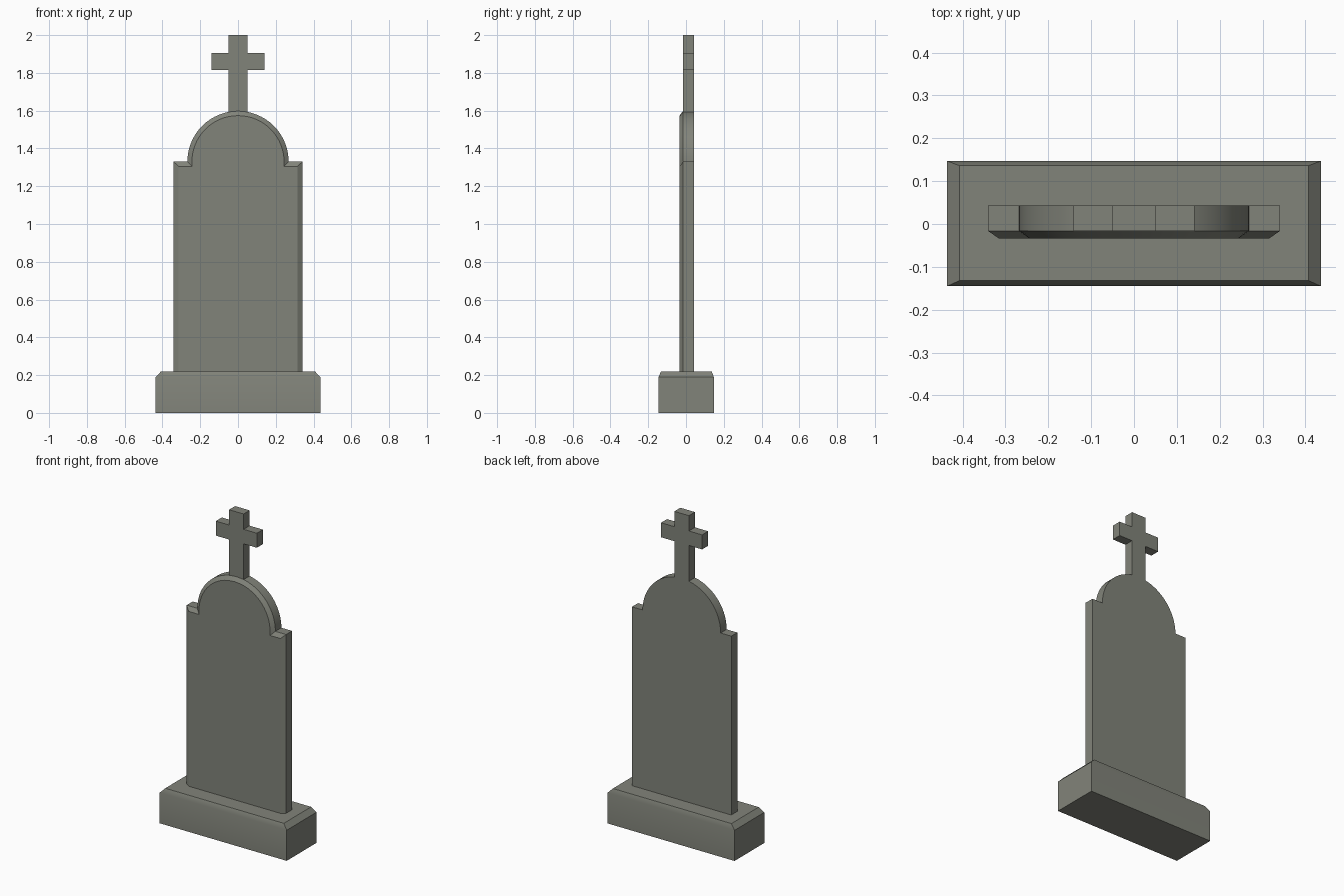
import bpy, bmesh, math

if "Cube" in bpy.data.objects:
    bpy.data.objects.remove(bpy.data.objects["Cube"])

stone = bpy.data.materials.new("grey_stone")
stone.diffuse_color = (0.222, 0.230, 0.195, 1)
stone.use_nodes = True
stone.node_tree.nodes["Principled BSDF"].inputs["Base Color"].default_value = stone.diffuse_color


def finish(bm, name):
    bmesh.ops.remove_doubles(bm, verts=bm.verts, dist=1e-5)
    bmesh.ops.recalc_face_normals(bm, faces=bm.faces)
    me = bpy.data.meshes.new(name)
    bm.to_mesh(me)
    bm.free()
    me.materials.append(stone)
    ob = bpy.data.objects.new(name, me)
    bpy.context.collection.objects.link(ob)
    bpy.ops.object.select_all(action='DESELECT')
    ob.select_set(True)
    bpy.context.view_layer.objects.active = ob
    bpy.ops.object.shade_smooth_by_angle(angle=math.radians(30))
    return ob


def bridge(bm, a, b):
    n = len(a)
    for i in range(n):
        bm.faces.new((a[i], a[(i + 1) % n], b[(i + 1) % n], b[i]))


# Plinth: a block with a chamfered top edge
bm = bmesh.new()
rings = []
for hx, y0, y1, z in ((0.436, -0.145, 0.147, 0), (0.436, -0.145, 0.147, 0.19),
                      (0.407, -0.132, 0.136, 0.22)):
    rings.append([bm.verts.new(p) for p in
                  ((-hx, y0, z), (hx, y0, z), (hx, y1, z), (-hx, y1, z))])
bridge(bm, rings[0], rings[1])
bridge(bm, rings[1], rings[2])
bm.faces.new(rings[0])
bm.faces.new(rings[2])
finish(bm, "plinth")

# Tablet outline: right side, round arch, left side
BACK, MID, FRONT, BOTTOM = 0.043, -0.016, -0.034, 0.20
ARCH_Z, ARCH_R, CROSS_W = 1.33, 0.268, 0.05
side_angle = math.acos(CROSS_W / ARCH_R)
half = [side_angle * i / 14 for i in range(15)]
angles = half + [math.pi / 2] + [math.pi - a for a in reversed(half)]


def outline(half_width, shoulder, radius):
    arch = [(radius * math.cos(a), ARCH_Z + radius * math.sin(a)) for a in angles]
    if shoulder < ARCH_Z:
        arch = [(radius, shoulder)] + arch + [(-radius, shoulder)]
    else:
        arch = [arch[0]] + arch + [arch[-1]]
    return ([(half_width, BOTTOM), (half_width, shoulder)] + arch
            + [(-half_width, shoulder), (-half_width, BOTTOM)])


outer = outline(0.341, ARCH_Z, ARCH_R)
inner = outline(0.315, 1.305, 0.244)

# Cross profile, running from the right arch joint to the left one
right = [(CROSS_W, 1.815), (0.141, 1.815), (0.141, 1.905),
         (CROSS_W, 1.905), (CROSS_W, 2.0)]
cross = right + [(-x, z) for x, z in reversed(right)]

bm = bmesh.new()
j = 3 + 14                      # outline index of the right cross joint
whole = outer[2 + 1:j + 1] + cross + outer[j + 2:-3]
whole = outer[:2] + whole + outer[-2:]


def loop(pts, y):
    return [bm.verts.new((x, y, z)) for x, z in pts]


# Tablet and cross share one flat back and one rim
back, mid = loop(whole, BACK), loop(whole, MID)
bridge(bm, back, mid)
bm.faces.new(back)
# Cross front, meeting the top of the arch
bm.faces.new(loop(outer[j:j + 1] + cross + [outer[j + 2], outer[j + 1]], MID))
# Sloping border and raised front panel
edge, panel = loop(outer, MID), loop(inner, FRONT)
bridge(bm, edge, panel)
bm.faces.new(panel)
finish(bm, "tablet_with_cross")
